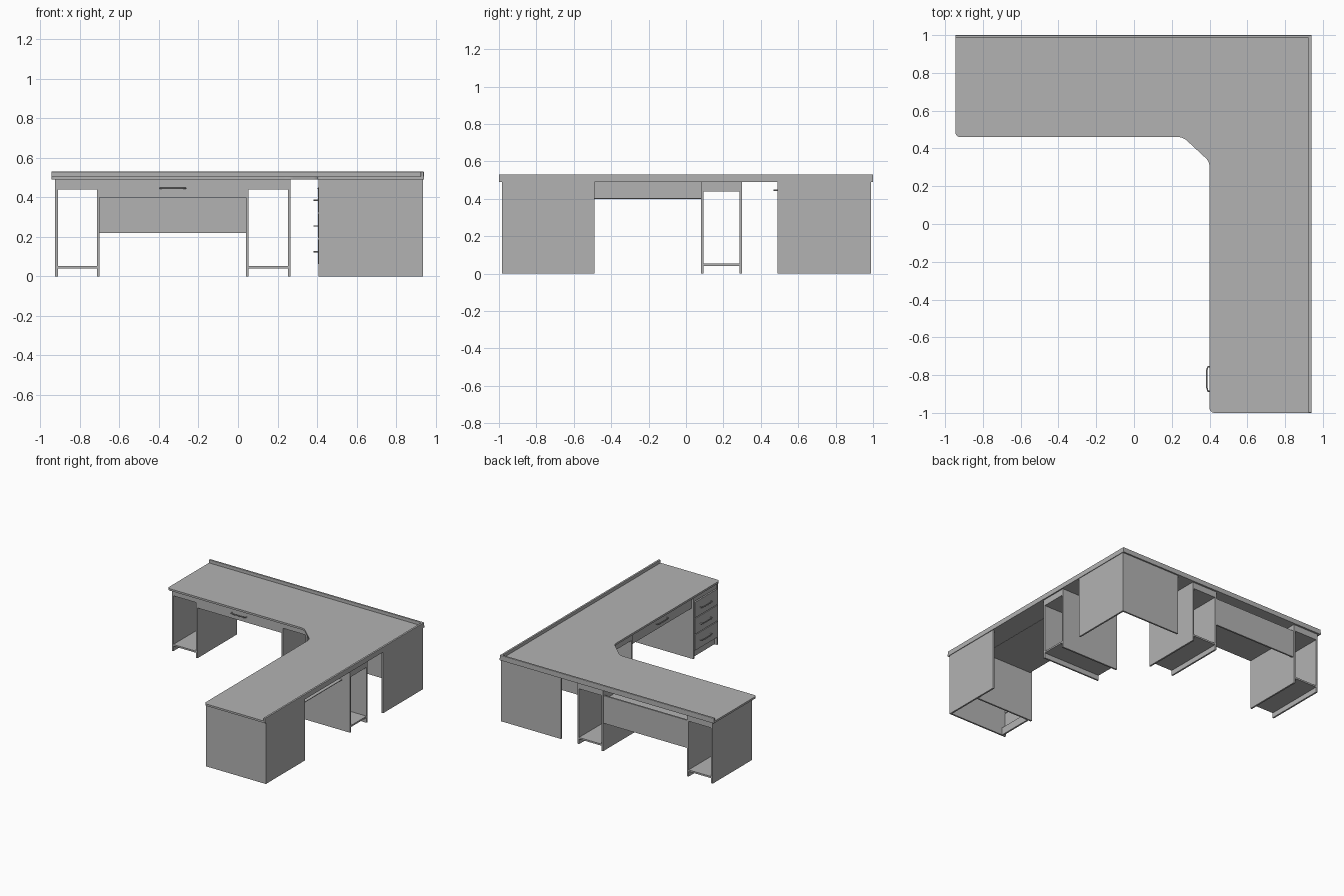
import bpy
import bmesh

if "Cube" in bpy.data.objects:
    bpy.data.objects.remove(bpy.data.objects["Cube"], do_unlink=True)

grey = bpy.data.materials.new("plain_grey")
grey.use_nodes = True
colour = (0.45, 0.45, 0.45, 1)
grey.diffuse_color = colour
grey.node_tree.nodes["Principled BSDF"].inputs["Base Color"].default_value = colour

T = 0.013            # board thickness
UNDER = 0.49         # underside of the worktop
SHELF = 0.04


def add(name, data):
    data.materials.append(grey)
    obj = bpy.data.objects.new(name, data)
    bpy.context.collection.objects.link(obj)
    return obj


def box(name, xs, ys, zs):
    mesh = bpy.data.meshes.new(name)
    bm = bmesh.new()
    bmesh.ops.create_cube(bm, size=1)
    for v in bm.verts:
        v.co = [r[0] if c < 0 else r[1] for c, r in zip(v.co, (xs, ys, zs))]
    bm.to_mesh(mesh)
    bm.free()
    return add(name, mesh)


def wing_box(name, wing, along, depth, zs):
    """Box placed along a wing; depth runs from its knee side to its outer side."""
    if wing == "back":
        return box(name, along, depth, zs)
    return box(name, depth, along, zs)


def handle(name, wing, centre, face, z):
    """Shallow arched pull standing off a drawer front."""
    curve = bpy.data.curves.new(name, "CURVE")
    curve.dimensions = "3D"
    curve.bevel_depth = 0.004
    curve.bevel_resolution = 1
    curve.use_fill_caps = True
    path = [(-0.065, 0), (-0.065, 0.012), (-0.045, 0.019),
            (0.045, 0.019), (0.065, 0.012), (0.065, 0)]
    spline = curve.splines.new("POLY")
    spline.points.add(len(path) - 1)
    for p, (a, d) in zip(spline.points, path):
        a, d = centre + a, face - d
        p.co = (a, d, z, 1) if wing == "back" else (d, a, z, 1)
    return add(name, curve)


# L-shaped worktop with rounded free corners and a cut inner corner
outline = [(-0.945, 1), (-0.945, 0.46), (0.26, 0.46), (0.4, 0.33),
           (0.4, -1), (0.94, -1), (0.94, 1)]
mesh = bpy.data.meshes.new("worktop")
bm = bmesh.new()
verts = [bm.verts.new((x, y, UNDER)) for x, y in outline]
bm.faces.new(verts)
bmesh.ops.bevel(bm, geom=[verts[i] for i in (1, 2, 3, 4)], offset=0.025,
                segments=5, profile=0.5, affect="VERTICES")
top = bmesh.ops.extrude_face_region(bm, geom=bm.faces[:])
bmesh.ops.translate(bm, vec=(0, 0, 0.015),
                    verts=[g for g in top["geom"] if isinstance(g, bmesh.types.BMVert)])
bmesh.ops.recalc_face_normals(bm, faces=bm.faces[:])
bm.to_mesh(mesh)
bm.free()
add("worktop", mesh)

# raised lip along the two outer edges
for name, xs, ys in (("back_lip", (-0.945, 0.94), (0.984, 1)),
                     ("side_lip", (0.924, 0.94), (-1, 1))):
    lip = box(name, xs, ys, (UNDER, 0.53))
    bevel = lip.modifiers.new("soft_edges", "BEVEL")
    bevel.width = 0.003
    bevel.segments = 2


# open pedestals: two sides, low shelf and a shallow box under the top
def pedestal(name, wing, start, end, depth):
    for side, u in (("first", start), ("second", end - T)):
        wing_box(f"{name}_{side}_side", wing, (u, u + T), depth, (0, UNDER))
    inner = (start + T, end - T)
    wing_box(f"{name}_shelf", wing, inner, depth, (SHELF, SHELF + T))
    wing_box(f"{name}_top_box", wing, inner, depth, (0.44, UNDER))


BACK_DEPTH = (0.49, 0.985)
SIDE_DEPTH = (0.415, 0.93)
pedestal("end_pedestal", "back", -0.925, -0.70, BACK_DEPTH)
pedestal("inner_pedestal", "back", 0.04, 0.265, BACK_DEPTH)
pedestal("side_pedestal", "side", 0.08, 0.30, SIDE_DEPTH)


# shallow desk drawer: front, floor and pull
def desk_drawer(name, wing, along, face, rear):
    wing_box(f"{name}_front", wing, along, (face, face + T), (0.40, UNDER))
    wing_box(f"{name}_floor", wing, along, (face + T, rear), (0.40, 0.405))
    handle(f"{name}_handle", wing, sum(along) / 2, face, 0.445)


desk_drawer("back_drawer", "back", (-0.70, 0.04), 0.49, 0.91)
desk_drawer("side_drawer", "side", (-0.68, 0.08), 0.425, 0.86)
box("modesty_panel", (-0.70, 0.04), (0.965, 0.978), (0.22, 0.44))

# corner supports
box("corner_back_panel", (0.408, 0.935), (0.975, 0.988), (0, UNDER))
box("corner_side_panel", (0.922, 0.935), (0.49, 0.975), (0, UNDER))

# drawer unit at the front end of the side wing
box("front_panel", (0.408, 0.935), (-0.985, -0.972), (0, UNDER))
box("outer_panel", (0.922, 0.935), (-0.972, -0.49), (0, UNDER))
box("drawer_unit_side", (0.408, 0.922), (-0.688, -0.675), (0, UNDER))
box("drawer_unit_kickboard", (0.43, 0.43 + T), (-0.972, -0.688), (0, 0.06))
for i, z in enumerate((0.125, 0.255, 0.385)):
    box(f"unit_drawer_front_{i + 1}", (0.404, 0.404 + T), (-0.968, -0.692),
        (z - 0.062, z + 0.062))
    handle(f"unit_drawer_handle_{i + 1}", "side", -0.82, 0.404, z)
box("drawer_unit_top_rail", (0.41, 0.41 + T), (-0.972, -0.688), (0.452, UNDER))
